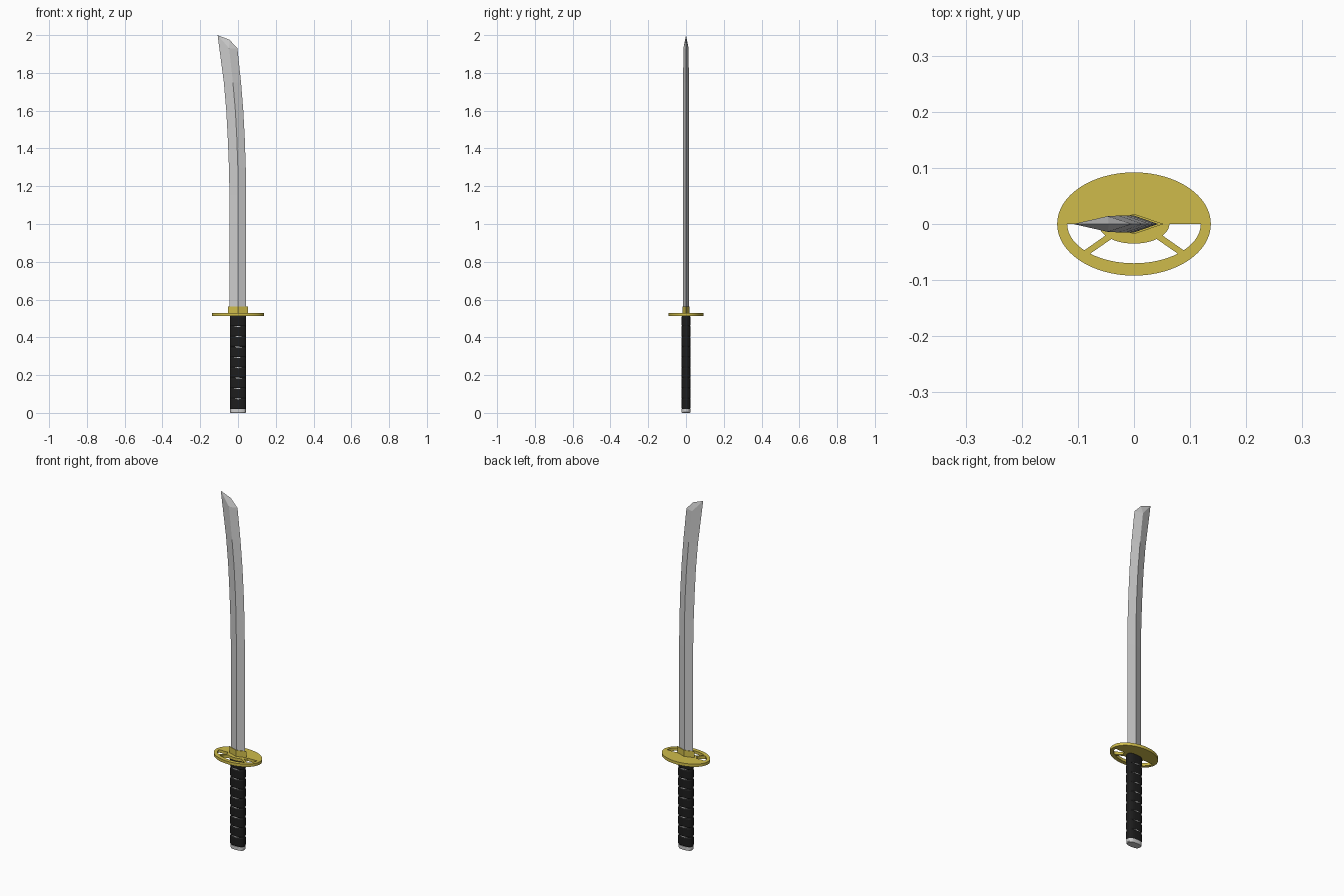
import bpy, bmesh
from math import sin, cos, pi, copysign, radians

if "Cube" in bpy.data.objects:
    bpy.data.objects.remove(bpy.data.objects["Cube"])


def material(name, rgb):
    m = bpy.data.materials.new(name)
    m.diffuse_color = (*rgb, 1)
    m.use_nodes = True
    m.node_tree.nodes["Principled BSDF"].inputs["Base Color"].default_value = m.diffuse_color
    return m


gold = material("aged_gold", (0.62, 0.5, 0.07))
black = material("black_wrap", (0.012, 0.012, 0.012))


def finish(name, bm, mat=None):
    bmesh.ops.recalc_face_normals(bm, faces=bm.faces)
    me = bpy.data.meshes.new(name)
    bm.to_mesh(me)
    bm.free()
    ob = bpy.data.objects.new(name, me)
    bpy.context.collection.objects.link(ob)
    if mat:
        me.materials.append(mat)
    return ob


def loft(bm, rings, cap_start=True, cap_end=True):
    loops = [[bm.verts.new(p) for p in ring] for ring in rings]
    n = len(loops[0])
    for a, b in zip(loops, loops[1:]):
        for i in range(n):
            j = (i + 1) % n
            bm.faces.new((a[i], a[j], b[j], b[i]))
    if cap_start:
        bm.faces.new(loops[0])
    if cap_end:
        bm.faces.new(loops[-1])
    return loops


def oval(rx, ry, z, n=24, power=0.75):
    def c(v):
        return copysign(abs(v) ** power, v)
    return [(rx * c(cos(2 * pi * i / n)), ry * c(sin(2 * pi * i / n)), z) for i in range(n)]


def diamond(left, ridge, right, half, z, z_left=None):
    return [(left, 0, z if z_left is None else z_left), (ridge, -half, z),
            (right, 0, z), (ridge, half, z)]


# Curved diamond-section blade with an angled point
stations = [(0.53, -0.045, 0, 0.043), (1.15, -0.045, 0, 0.043), (1.3, -0.048, -0.001, 0.041),
            (1.45, -0.054, -0.006, 0.036), (1.6, -0.062, -0.014, 0.028),
            (1.75, -0.075, -0.027, 0.016)]
bm = bmesh.new()
rings = [diamond(l, m, r, 0.015, z) for z, l, m, r in stations]
rings.append(diamond(-0.108, -0.047, -0.003, 0.014, 1.93, 2.0))
tip, front, edge, back = loft(bm, rings, cap_end=False)[-1]
mid = bm.verts.new((-0.045, 0, 1.975))
for ridge in (front, back):
    bm.faces.new((ridge, edge, mid))
    bm.faces.new((ridge, mid, tip))
finish("blade", bm)

# Collar at the blade root
bm = bmesh.new()
loft(bm, [diamond(-0.053, 0, 0.053, 0.018, z) for z in (0.52, 0.563)])
finish("blade_collar", bm, gold)


# Oval guard with three windows in its front half
def arc(rx, ry, a0, a1, n):
    return [(rx * cos(radians(a0 + (a1 - a0) * i / n)),
             ry * sin(radians(a0 + (a1 - a0) * i / n))) for i in range(n + 1)]


side = arc(0.119, 0.070, 0, -42, 10) + arc(0.063, 0.035, -36, 0, 8)
outlines = [arc(0.137, 0.092, 0, 354.375, 63), side, [(-x, y) for x, y in side],
            arc(0.119, 0.070, -49, -131, 16) + arc(0.063, 0.035, -130, -50, 12)]
curve = bpy.data.curves.new("guard_profile", 'CURVE')
curve.dimensions = '2D'
curve.fill_mode = 'BOTH'
curve.extrude = 0.008
for pts in outlines:
    s = curve.splines.new('POLY')
    s.points.add(len(pts) - 1)
    for p, (x, y) in zip(s.points, pts):
        p.co = (x, y, 0, 1)
    s.use_cyclic_u = True
guard = bpy.data.objects.new("guard", curve)
guard.location.z = 0.52
bpy.context.collection.objects.link(guard)
curve.materials.append(gold)
bpy.context.view_layer.objects.active = guard
guard.select_set(True)
bpy.ops.object.convert(target='MESH')

# Handle wrapped in nine bands with a pinched groove between each
bottom, top, bands = 0.02, 0.513, 9
step = (top - bottom) / bands
bm = bmesh.new()
rings = []
for i in range(bands):
    z = bottom + i * step
    rings += [oval(0.0425, 0.021, z + 0.001), oval(0.043, 0.025, z + 0.007),
              oval(0.043, 0.025, z + step - 0.007), oval(0.0425, 0.021, z + step - 0.001)]
loft(bm, rings)
finish("handle_wrap", bm, black)

# Pale slivers of the grip showing in the grooves, front and back
bm = bmesh.new()
for i in range(1, bands):
    z = bottom + i * step
    for s in (-1, 1):
        loft(bm, [[(-0.022, y, z + 0.001), (0, y, z - 0.003),
                   (0.022, y, z - 0.001), (0, y, z + 0.003)]
                  for y in (s * 0.015, s * 0.0235)])
finish("grip_slivers", bm)

# Pommel cap
bm = bmesh.new()
loft(bm, [oval(0.039, 0.022, 0), oval(0.042, 0.024, 0.004), oval(0.042, 0.024, 0.021)])
finish("pommel", bm)
